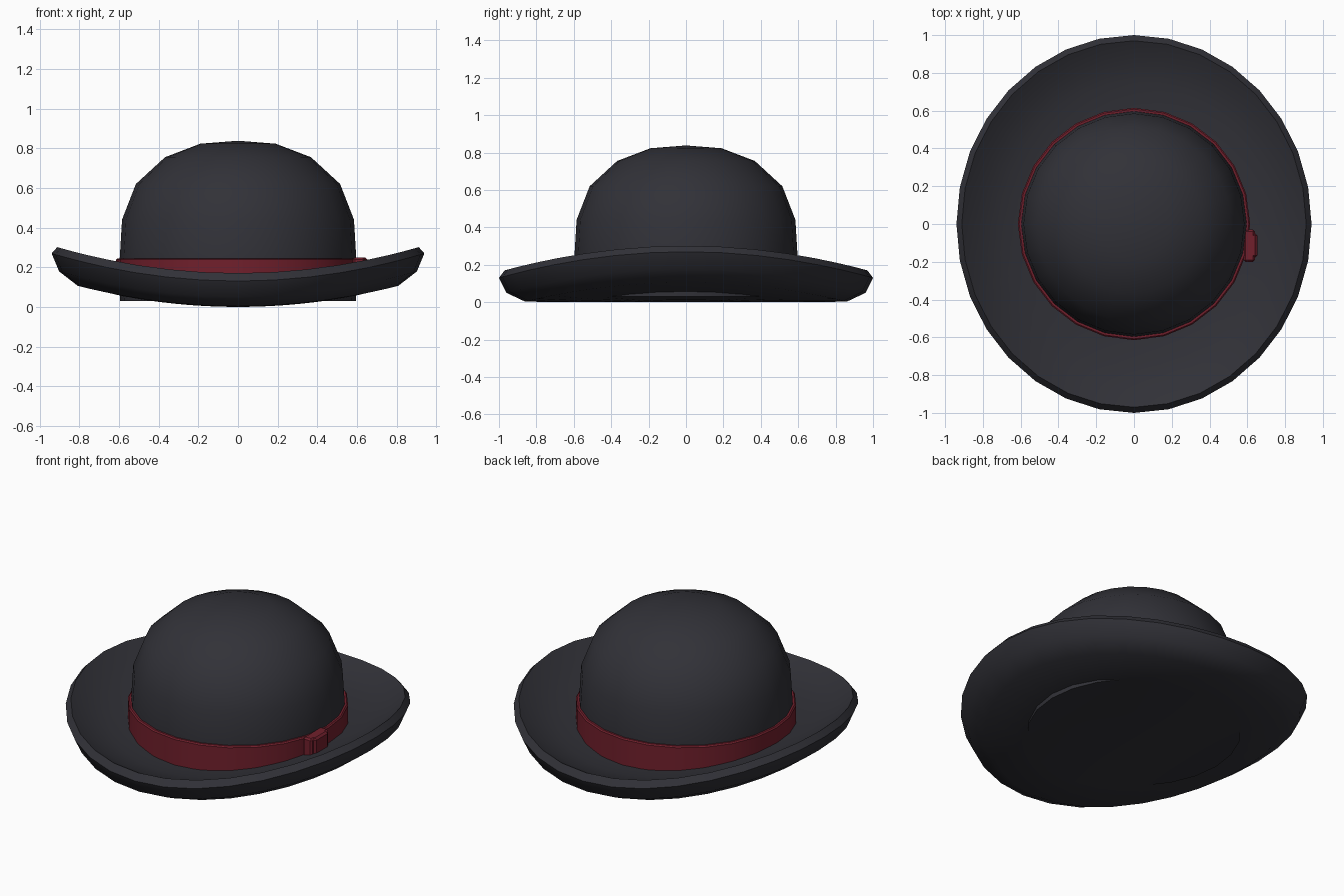
import bpy, bmesh, math

cube = bpy.data.objects.get("Cube")
if cube:
    bpy.data.objects.remove(cube, do_unlink=True)


def material(name, rgb):
    m = bpy.data.materials.new(name)
    m.use_nodes = True
    m.diffuse_color = (*rgb, 1)
    m.node_tree.nodes["Principled BSDF"].inputs["Base Color"].default_value = (*rgb, 1)
    return m


felt = material("charcoal felt", (0.031, 0.031, 0.039))
ribbon = material("dark red ribbon", (0.165, 0.014, 0.025))


def finish(bm, name, mat, angle):
    bmesh.ops.recalc_face_normals(bm, faces=bm.faces)
    mesh = bpy.data.meshes.new(name)
    bm.to_mesh(mesh)
    bm.free()
    mesh.materials.append(mat)
    ob = bpy.data.objects.new(name, mesh)
    bpy.context.collection.objects.link(ob)
    bpy.ops.object.select_all(action="DESELECT")
    ob.select_set(True)
    bpy.context.view_layer.objects.active = ob
    bpy.ops.object.shade_smooth_by_angle(angle=math.radians(angle))
    return ob


def lathe(name, profile, segments, mat, closed=False, x_scale=1.0, curl=0.0):
    """Turn a (radius, height) profile round z, then curl the sides upward."""
    bm = bmesh.new()
    pts = [bm.verts.new((0, r, z)) for r, z in profile]
    edges = [bm.edges.new(pair) for pair in zip(pts, pts[1:])]
    if closed:
        edges.append(bm.edges.new((pts[-1], pts[0])))
    bmesh.ops.spin(bm, geom=pts + edges, cent=(0, 0, 0), axis=(0, 0, 1),
                   angle=math.tau, steps=segments, use_merge=True)
    bmesh.ops.remove_doubles(bm, verts=bm.verts, dist=0.0005)
    for v in bm.verts:
        v.co.x *= x_scale
        v.co.z += curl * v.co.x ** 2
    return finish(bm, name, mat, 40)


# Oval brim with a rounded lip, rolled up at both sides
lathe("brim",
      [(0, 0), (0.3, 0), (0.6, 0), (0.86, 0.003), (0.96, 0.05), (1.0, 0.13),
       (0.97, 0.17), (0.88, 0.125), (0.75, 0.095), (0.6, 0.08), (0.3, 0.075), (0, 0.075)],
      32, felt, x_scale=0.94, curl=0.158)

# Domed crown, closed underneath
lathe("crown",
      [(0, 0.03), (0.595, 0.03), (0.597, 0.24), (0.585, 0.44), (0.515, 0.62),
       (0.368, 0.755), (0.19, 0.823), (0, 0.838)],
      24, felt)

# Ribbon band around the crown
lathe("hat_band",
      [(0.57, 0.07), (0.615, 0.07), (0.615, 0.238), (0.608, 0.245), (0.57, 0.245)],
      24, ribbon, closed=True)


# Flat bow on the left side of the band: a pleat with a raised knot
def block(name, centre, size, bevel):
    bm = bmesh.new()
    bmesh.ops.create_cube(bm, size=1)
    for v in bm.verts:
        v.co = [c + p * s for c, p, s in zip(centre, v.co, size)]
    bmesh.ops.bevel(bm, geom=bm.edges[:], offset=bevel, segments=1, affect="EDGES")
    return finish(bm, name, mat=ribbon, angle=25)


block("bow_pleat", (0.61, -0.115, 0.175), (0.06, 0.17, 0.15), 0.01)
block("bow_knot", (0.63, -0.115, 0.18), (0.045, 0.13, 0.14), 0.012)
